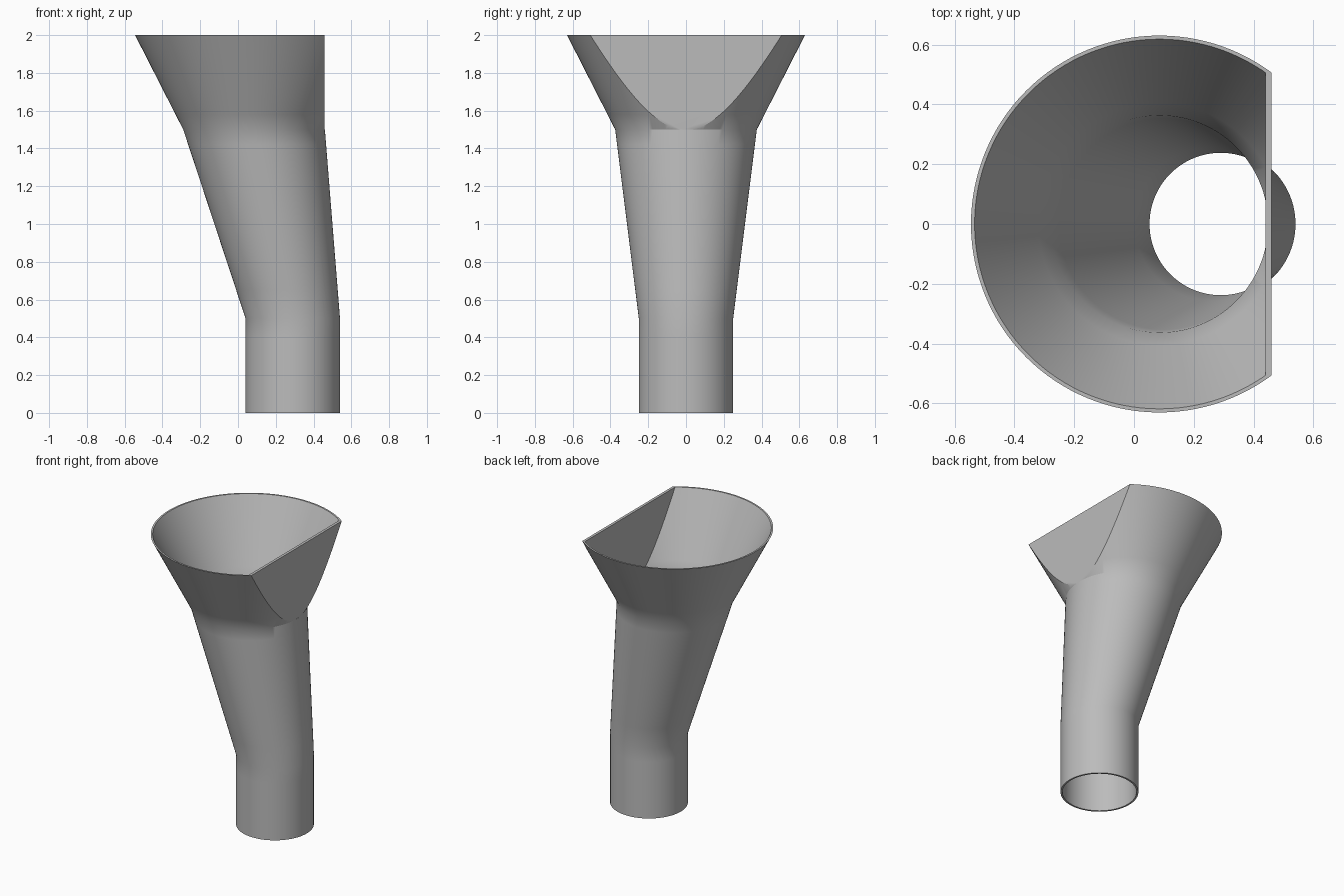
import bpy
import bmesh
from math import cos, sin, pi, radians

cube = bpy.data.objects.get("Cube")
if cube:
    bpy.data.objects.remove(cube, do_unlink=True)

SEGMENTS = 128
NECK, TOP = 1.5, 2.0
WALL = 0.012

# Outer profile: height, centre x, radius
KEYS = [(0, 0.29, 0.25), (0.5, 0.29, 0.25), (NECK, 0.085, 0.375), (TOP, 0.085, 0.63)]
LEVELS = [0, 0.4, 0.5, 0.65, 1.0, 1.42, NECK, 1.58, TOP]


def section(z):
    """Centre and radius at a height along the profile."""
    for (z0, c0, r0), (z1, c1, r1) in zip(KEYS, KEYS[1:]):
        if z <= z1:
            t = (z - z0) / (z1 - z0)
            return c0 + t * (c1 - c0), r0 + t * (r1 - r0)


def add_skin(bm, inset, plane_x, inward):
    """Loft the bent tube and funnel, then cut the funnel flat at plane_x."""
    skin = bmesh.new()
    rings = []
    for z in LEVELS:
        c, r = section(z)
        r -= inset
        rings.append([skin.verts.new((c + r * cos(2 * pi * i / SEGMENTS),
                                      r * sin(2 * pi * i / SEGMENTS), z))
                      for i in range(SEGMENTS)])
    for a, b in zip(rings, rings[1:]):
        for i in range(SEGMENTS):
            j = (i + 1) % SEGMENTS
            skin.faces.new((a[i], a[j], b[j], b[i]))
    # Temporary discs bound the cut section at the neck and the mouth
    skin.faces.new(rings[LEVELS.index(NECK)])
    skin.faces.new(rings[-1])

    bmesh.ops.bisect_plane(skin, geom=skin.verts[:] + skin.edges[:] + skin.faces[:],
                           dist=1e-5, plane_co=(plane_x, 0, 0), plane_no=(1, 0, 0))
    beyond = [f for f in skin.faces
              if f.calc_center_median().z > NECK + 1e-4
              and f.calc_center_median().x > plane_x]
    bmesh.ops.delete(skin, geom=beyond, context='FACES')

    # Open the neck, keeping the small ledge under the flat wall
    discs = [f for f in skin.faces if f.calc_center_median().x < plane_x
             and all(abs(v.co.z - NECK) < 1e-4 for v in f.verts)]
    bmesh.ops.delete(skin, geom=discs, context='FACES_ONLY')

    # Flat wall of the funnel
    rim = [e for e in skin.edges if e.is_boundary
           and all(abs(v.co.x - plane_x) < 1e-4 for v in e.verts)]
    bmesh.ops.holes_fill(skin, edges=rim, sides=0)

    # Open the mouth
    lids = [f for f in skin.faces if all(v.co.z > TOP - 1e-4 for v in f.verts)]
    bmesh.ops.delete(skin, geom=lids, context='FACES_ONLY')
    bmesh.ops.recalc_face_normals(skin, faces=skin.faces[:])
    if inward:
        bmesh.ops.reverse_faces(skin, faces=skin.faces[:])

    temp = bpy.data.meshes.new("temp_skin")
    skin.to_mesh(temp)
    skin.free()
    bm.from_mesh(temp)
    bpy.data.meshes.remove(temp)


# Outer and inner skins
bm = bmesh.new()
add_skin(bm, 0, 0.459, False)
add_skin(bm, WALL, 0.44, True)

# Rims joining the skins at the mouth and the foot
for z in (0, TOP):
    edges = [e for e in bm.edges if e.is_boundary
             and all(abs(v.co.z - z) < 1e-4 for v in e.verts)]
    bmesh.ops.triangle_fill(bm, edges=edges, use_beauty=True)
bmesh.ops.recalc_face_normals(bm, faces=bm.faces[:])

mesh = bpy.data.meshes.new("funnel_pipe")
bm.to_mesh(mesh)
bm.free()
pipe = bpy.data.objects.new("funnel_pipe", mesh)
bpy.context.collection.objects.link(pipe)

# Plain grey material
grey = bpy.data.materials.new("plain_grey")
grey.use_nodes = True
colour = (0.5, 0.5, 0.5, 1)
grey.diffuse_color = colour
grey.node_tree.nodes["Principled BSDF"].inputs["Base Color"].default_value = colour
mesh.materials.append(grey)

# Smooth round walls with sharp rims
bpy.ops.object.select_all(action='DESELECT')
pipe.select_set(True)
bpy.context.view_layer.objects.active = pipe
bpy.ops.object.shade_smooth_by_angle(angle=radians(30))
